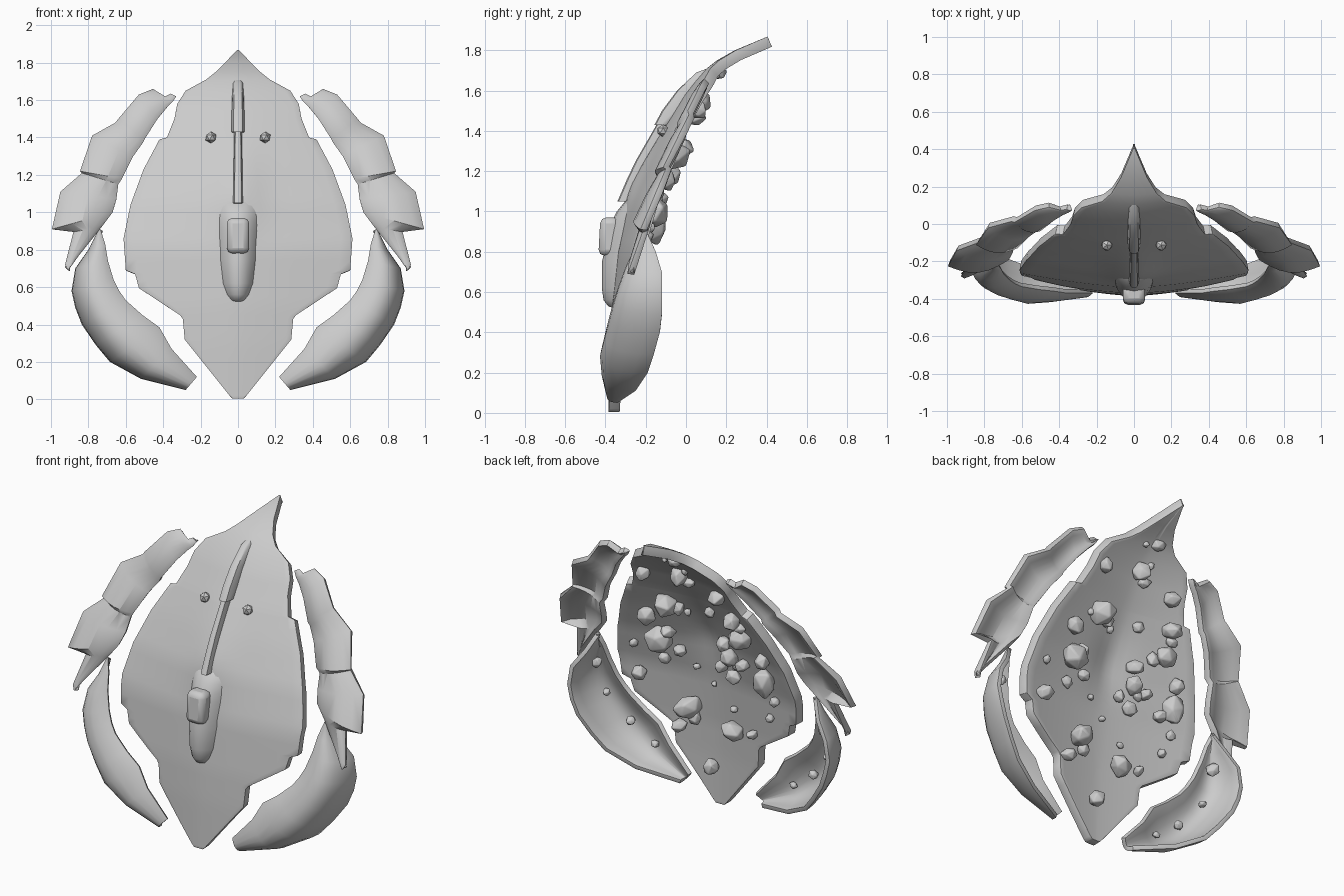
import bpy, bmesh, math, random
from mathutils import Vector

if "Cube" in bpy.data.objects:
    bpy.data.objects.remove(bpy.data.objects["Cube"])
random.seed(4)


def lerp_table(table, t):
    for a, b in zip(table, table[1:]):
        if a[0] <= t <= b[0]:
            f = (t - a[0]) / (b[0] - a[0])
            return a[1] + (b[1] - a[1]) * f
    return table[0][1] if t < table[0][0] else table[-1][1]


def finish(ob, thickness=0, bevel=0, limit=50):
    bpy.context.view_layer.objects.active = ob
    ob.select_set(True)
    if thickness:
        m = ob.modifiers.new("thickness", 'SOLIDIFY')
        m.thickness, m.offset = thickness, -1
    if bevel:
        m = ob.modifiers.new("bevel", 'BEVEL')
        m.width, m.segments, m.limit_method = bevel, 2, 'ANGLE'
        m.angle_limit = math.radians(limit)
    bpy.ops.object.shade_smooth_by_angle(angle=math.radians(40))
    ob.select_set(False)


def grid(name, rows, thickness=0, bevel=0):
    """Skin a sheet over rows of points, facing -y."""
    bm = bmesh.new()
    vs = [[bm.verts.new(p) for p in r] for r in rows]
    for a, b in zip(vs, vs[1:]):
        for i in range(len(a) - 1):
            bm.faces.new((a[i], a[i + 1], b[i + 1], b[i]))
    bm.normal_update()
    if sum(f.normal.y * f.calc_area() for f in bm.faces) > 0:
        bmesh.ops.reverse_faces(bm, faces=bm.faces[:])
    me = bpy.data.meshes.new(name)
    bm.to_mesh(me)
    bm.free()
    ob = bpy.data.objects.new(name, me)
    bpy.context.collection.objects.link(ob)
    finish(ob, thickness, bevel)
    return ob


# Depth of the main plate: side profile plus sideways curve
PROFILE = [(0, -.385), (.3, -.38), (.5, -.37), (.8, -.34), (1.05, -.275), (1.25, -.19),
           (1.4, -.115), (1.58, -.005), (1.7, .09), (1.77, .18), (1.82, .285), (1.87, .41)]
CURVE = [(.5, .16), (.85, .16), (1.4, .25)]


def surf(x, z):
    return lerp_table(PROFILE, z) + lerp_table(CURVE, z) * abs(x) ** 1.5


# Main plate: half width by height, with stepped edges
WIDTH = [(0.005, .03), (.02, .045), (.32, .285), (.43, .295), (.45, .31), (.595, .53), (.67, .55),
         (.69, .6), (.86, .612), (1.04, .575), (1.23, .505), (1.39, .42), (1.4, .38), (1.5, .34),
         (1.58, .325), (1.65, .28), (1.71, .17), (1.75, .12), (1.8, .07), (1.868, .004)]
zs = []
for (a, _), (b, _) in zip(WIDTH, WIDTH[1:]):
    n = max(1, round((b - a) / .05))
    zs += [a + (b - a) * i / n for i in range(n)]
zs.append(1.868)
COLS = 20
rows = []
for z in zs:
    w = lerp_table(WIDTH, z)
    row = []
    for i in range(COLS + 1):
        x = w * (2 * i / COLS - 1)
        nose = .035 * math.exp(-(x / .12) ** 2) * max(0, 1 - abs(z - 1.12) / .3)
        row.append((x, surf(x, z) - nose, z))
    rows.append(row)
grid("main_plate", rows, .055, .014)


# Raised ridge and boss on the front centre line: rows of (z, half width, height)
def dome(name, table, power):
    rows = []
    for z, w, h in table:
        rows.append([(w * s, surf(0, z) + .02 - (h + .02) * (1 - abs(s) ** power), z)
                     for s in (-1, -.95, -.85, -.65, -.35, 0, .35, .65, .85, .95, 1)])
    return grid(name, rows)


dome("ridge_upper", [(1.425, .034, -.02), (1.43, .036, .06), (1.5, .036, .065), (1.6, .034, .055),
                     (1.69, .028, .03), (1.72, .012, -.02)], 6)
dome("ridge_lower", [(1.045, .03, -.02), (1.05, .03, .065), (1.15, .028, .065), (1.25, .026, .06),
                     (1.44, .022, .05)], 6)
dome("boss", [(1.085, .105, -.02), (1.07, .11, .02), (1, .115, .055), (.95, .114, .068), (.9, .112, .07),
              (.75, .102, .072), (.62, .088, .06), (.56, .066, .045), (.53, .045, .02),
              (.515, .02, -.02)], 2.2)
bpy.ops.mesh.primitive_cube_add(size=1, location=(0, -.375, .875))
nub = bpy.context.object
nub.name = "boss_nub"
for v in nub.data.vertices:
    lower = .02 if v.co.z < 0 else 0
    v.co = Vector((v.co.x * .12, v.co.y * .1 - lower * .5, v.co.z * .19))
finish(nub, bevel=.03)

# Two small rivets
for s in (-1, 1):
    bpy.ops.mesh.primitive_ico_sphere_add(subdivisions=1, radius=.032,
                                          location=(s * .145, surf(.145, 1.4) - .012, 1.4))
    bpy.context.object.name = "rivet"
    finish(bpy.context.object)

# Upper side pieces: outer x, z, inner x, z and forward lift where one feather laps the next
FEATHER = [(.36, 1.635, .33, 1.62, 0), (.39, 1.62, .35, 1.59, 0), (.455, 1.66, .38, 1.56, 0),
           (.53, 1.63, .43, 1.50, .005), (.64, 1.50, .50, 1.39, .014), (.655, 1.48, .51, 1.37, 0),
           (.78, 1.41, .56, 1.30, .005), (.845, 1.22, .62, 1.18, .016), (.835, 1.21, .64, 1.15, 0),
           (.95, 1.11, .65, 1.07, .005), (.995, .91, .67, 1.0, .015), (.88, .895, .73, .92, .0),
           (.925, .72, .85, .77, 0), (.91, .69, .90, .70, 0)]
FEATHER_Y = [(.69, -.29), (.9, -.215), (1.2, -.105), (1.4, -.02), (1.66, .09)]
# Lower crescent shells: outer x, z, y then inner x, z, y
SHELL = [(.745, .91, -.2, .735, .91, -.21), (.80, .80, -.15, .71, .83, -.24),
         (.87, .70, -.12, .695, .74, -.27), (.89, .58, -.12, .665, .64, -.3),
         (.87, .49, -.12, .635, .58, -.32), (.835, .40, -.13, .60, .53, -.335),
         (.76, .29, -.16, .51, .45, -.35), (.685, .20, -.19, .42, .385, -.36),
         (.52, .11, -.25, .355, .27, -.37), (.28, .05, -.34, .22, .12, -.37)]
for s, side in ((1, "right"), (-1, "left")):
    rows = []
    for ox, oz, ix, iz, lift in FEATHER:
        w = math.hypot(ox - ix, oz - iz)
        row = []
        for k in range(7):
            t = k / 6
            x, z = ix + (ox - ix) * t, iz + (oz - iz) * t
            row.append((s * x, lerp_table(FEATHER_Y, z) - lift - .15 * w * math.sin(math.pi * t), z))
        rows.append(row)
    grid("upper_side_" + side, rows, .035, .008)

    rows = []
    for ox, oz, oy, ix, iz, iy in SHELL:
        w = math.hypot(ox - ix, oz - iz)
        row = []
        for k in range(9):
            t = k / 8 * math.pi / 2
            f, g = math.sin(t), 1 - math.cos(t)
            row.append((s * (ix + (ox - ix) * f), iy + (oy - iy) * g - .32 * w * math.sin(2 * t),
                        iz + (oz - iz) * f))
        rows.append(row)
    grid("lower_shell_" + side, rows, .025, .005)


# Stones on the back
def stone(x, y, z, r):
    bpy.ops.mesh.primitive_ico_sphere_add(subdivisions=1, radius=r, location=(x, y, z))
    ob = bpy.context.object
    ob.name = "stone"
    for v in ob.data.vertices:
        v.co *= random.uniform(.82, 1.15)
    stretch = [random.uniform(.85, 1.2) for _ in range(3)]
    for v in ob.data.vertices:
        v.co = Vector(c * k for c, k in zip(v.co, stretch))
    ob.rotation_euler = [random.uniform(0, 6) for _ in range(3)]
    finish(ob, bevel=r * .1, limit=20)


STONES = [(.03, .24, .055), (-.13, .5, .06), (-.13, .64, .022), (-.26, .52, .033), (-.4, .67, .024),
          (.17, .58, .075), (.24, .44, .042), (-.16, .86, .04), (0, .76, .018), (-.14, 1.09, .05),
          (-.16, .99, .055), (-.25, .97, .037), (-.42, .92, .075), (-.42, 1.06, .042),
          (-.31, 1.18, .068), (-.29, 1.32, .058), (-.24, 1.47, .05), (-.1, 1.3, .03),
          (.18, 1.28, .065), (.34, 1.16, .05), (.24, 1.27, .022), (.25, 1.5, .042), (0, 1.55, .062),
          (-.04, 1.69, .04), (.04, 1.68, .022), (-.05, 1.6, .02), (.29, 1.0, .075),
          (.48, .92, .026), (.47, .73, .048), (.3, .86, .036), (.19, .94, .036), (.1, .85, .02),
          (.07, 1.24, .022), (-.08, .91, .04), (-.45, .79, .028)]
for i, (x, z, r) in enumerate(STONES):
    stone(x, surf(x, z) + .06 + r * .55, z, r * 1.1)
    if r > .053 and i > 1:  # smaller stone beside each large one
        a = random.uniform(0, 6.28)
        u, v = x + r * math.cos(a), z + r * math.sin(a)
        stone(u, surf(u, v) + .06 + r * .3, v, r * .6)
for s in (-1, 1):
    for x, y, z, r in ((.77, -.235, .7, .038), (.75, -.3, .5, .025), (.62, -.35, .34, .028),
                       (.47, -.37, .23, .022)):
        stone(s * x, y, z, r)
